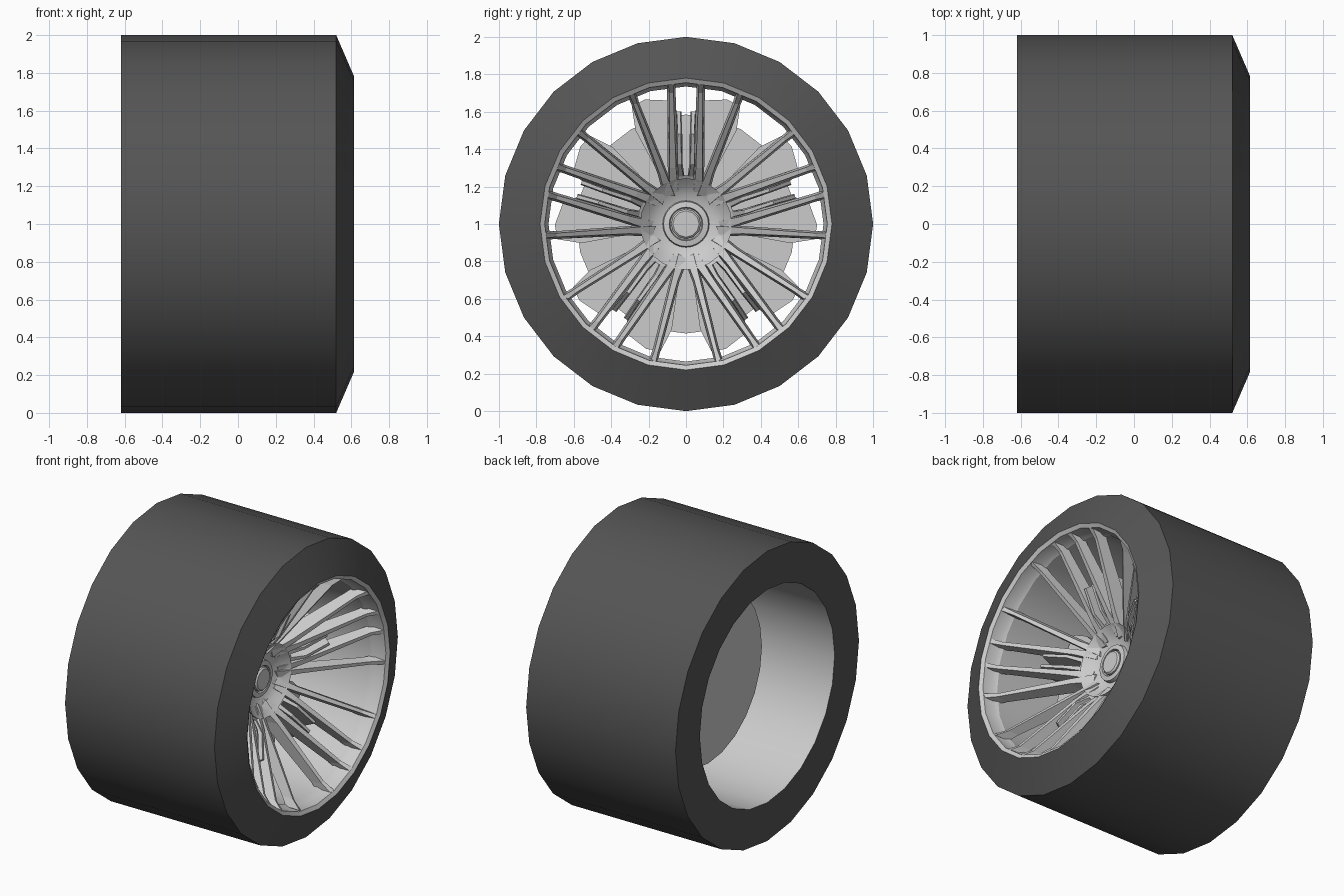
import bpy, bmesh
from math import sin, cos, pi, radians

if "Cube" in bpy.data.objects:
    bpy.data.objects.remove(bpy.data.objects["Cube"])

SIDES = 24


def polar(x, r, a):
    return (x, r * sin(a), 1 + r * cos(a))


def finish(name, bm, mat=None, smooth=True):
    bmesh.ops.recalc_face_normals(bm, faces=bm.faces[:])
    me = bpy.data.meshes.new(name)
    bm.to_mesh(me)
    bm.free()
    ob = bpy.data.objects.new(name, me)
    bpy.context.collection.objects.link(ob)
    if mat:
        me.materials.append(mat)
    if smooth:
        bpy.ops.object.select_all(action='DESELECT')
        ob.select_set(True)
        bpy.context.view_layer.objects.active = ob
        bpy.ops.object.shade_smooth_by_angle(angle=radians(25))
    return ob


def lathe(name, profile, n=SIDES, closed=True, mat=None):
    """Revolve (x, radius) points about the axle."""
    bm = bmesh.new()
    rings = []
    for x, r in profile:
        if r == 0:
            rings.append([bm.verts.new(polar(x, 0, 0))] * n)
        else:
            rings.append([bm.verts.new(polar(x, r, 2 * pi * i / n)) for i in range(n)])
    m = len(rings)
    for k in range(m if closed else m - 1):
        a, b = rings[k], rings[(k + 1) % m]
        for i in range(n):
            j = (i + 1) % n
            vs = list(dict.fromkeys([a[i], a[j], b[j], b[i]]))
            if len(vs) > 2:
                bm.faces.new(vs)
    return finish(name, bm, mat)


def bar(bm, base, side, sections):
    """Loft quads; each section = radius, tangential offset, front x, back x, front width, back width."""
    loops = []
    for r, t, xf, xb, wf, wb in sections:
        loop = []
        for x, s in ((xf, -wf / 2), (xf, wf / 2), (xb, wb / 2), (xb, -wb / 2)):
            u = side * (t + s)
            loop.append(bm.verts.new((x, r * sin(base) + u * cos(base),
                                      1 + r * cos(base) - u * sin(base))))
        loops.append(loop)
    for a, b in zip(loops, loops[1:]):
        for i in range(4):
            j = (i + 1) % 4
            bm.faces.new((a[i], a[j], b[j], b[i]))
    bm.faces.new(loops[0])
    bm.faces.new(loops[-1])


rubber = bpy.data.materials.new("rubber")
rubber.diffuse_color = (0.09, 0.09, 0.09, 1)
rubber.use_nodes = True
rubber.node_tree.nodes["Principled BSDF"].inputs["Base Color"].default_value = rubber.diffuse_color

# Tyre: wide tread with a bevelled front shoulder
lathe("tyre", [(-.62, .735), (-.62, 1), (.52, 1), (.615, .78), (.56, .765)],
      closed=False, mat=rubber)

# Rim barrel, with stepped front lip
lathe("rim_barrel", [(-.62, .735), (.50, .735), (.53, .75), (.60, .755), (.615, .78)],
      closed=False)

# Brake disc and axle stub
lathe("brake_disc", [(-.17, 0), (-.17, .585), (-.12, .585), (-.12, 0)], closed=False)
lathe("axle", [(-.13, 0), (-.13, .17), (.12, .17), (.12, 0)], closed=False)

# Dished hub and centre cap
lathe("hub", [(.02, 0), (.02, .15), (.12, .24), (.235, .245), (.19, .20),
              (.165, .16), (.155, .125), (.18, .12), (.185, .09), (.165, .085), (.165, 0)],
      closed=False)
lathe("centre_cap", [(.15, .08), (.185, .08), (.195, .07), (.195, 0)], n=12, closed=False)

# Twenty spokes in five groups of four
bm = bmesh.new()
for k in range(5):
    base = k * 2 * pi / 5
    for side in (1, -1):
        bar(bm, base, side, [(.17, .065, .18, .05, .05, .06),
                             (.30, .07, .28, .15, .034, .055),
                             (.70, .078, .535, .46, .022, .045),
                             (.75, .08, .60, .50, .03, .05)])
        bar(bm, base, side, [(.15, .085, .18, .05, .05, .07),
                             (.27, .125, .27, .15, .034, .055),
                             (.64, .27, .535, .46, .022, .045),
                             (.695, .29, .60, .50, .03, .05)])
finish("spokes", bm, smooth=False)

# Pocket ribs between each close spoke pair
bm = bmesh.new()
for k in range(5):
    base = k * 2 * pi / 5
    for side in (1, -1):
        bar(bm, base, side, [(.23, .025, .20, .08, .03, .04),
                             (.32, .035, .30, .08, .02, .035),
                             (.48, .035, .37, .08, .018, .03),
                             (.60, .04, .20, .06, .02, .03)])
    bar(bm, base, 1, [(.23, 0, .21, .05, .09, .09), (.26, 0, .23, .05, .08, .08)])
finish("pocket_ribs", bm, smooth=False)

# Broad rounded paddles behind the spokes, mirrored in pairs
bm = bmesh.new()
outline = [(.20, .03), (.45, .035), (.60, .045), (.66, .09), (.665, .22),
           (.63, .29), (.50, .27), (.22, .12)]
for k in range(5):
    base = k * 2 * pi / 5
    for side in (1, -1):
        rows = []
        for dx in (0, -.04):
            rows.append([bm.verts.new((.06 + dx, r * sin(base) + side * t * cos(base),
                                       1 + r * cos(base) - side * t * sin(base)))
                         for r, t in outline])
        f, b = rows
        bm.faces.new(f)
        bm.faces.new(b)
        for i in range(len(f)):
            j = (i + 1) % len(f)
            bm.faces.new((f[i], f[j], b[j], b[i]))
finish("rear_paddles", bm, smooth=False)
